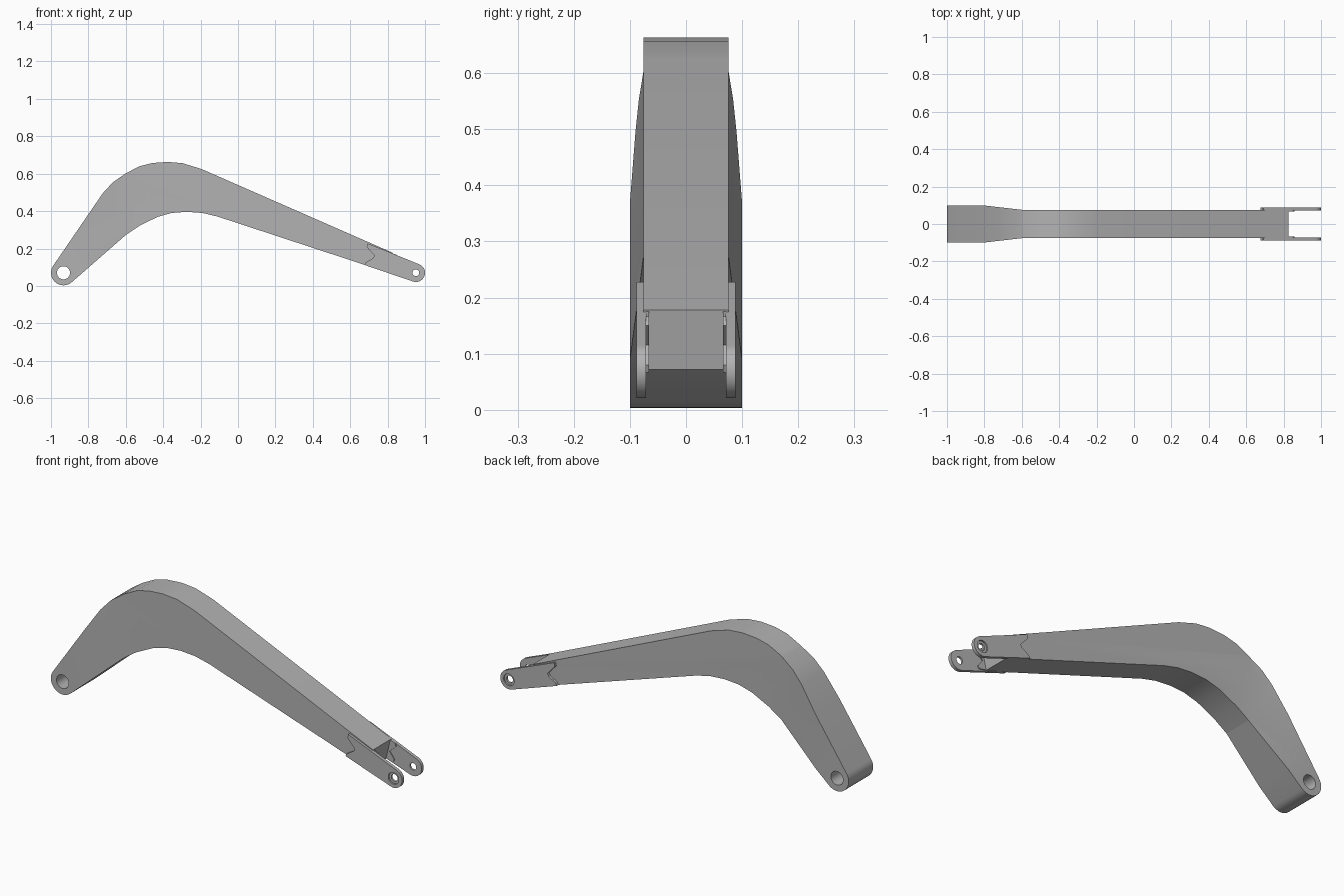
import bpy, bmesh
from math import radians, cos, sin

default = bpy.data.objects.get("Cube")
if default:
    bpy.data.objects.remove(default, do_unlink=True)

steel = bpy.data.materials.new("steel_grey")
steel.use_nodes = True
grey = (0.45, 0.45, 0.45, 1)
steel.diffuse_color = grey
steel.node_tree.nodes["Principled BSDF"].inputs["Base Color"].default_value = grey


def arc(cx, cz, r, start, end, n=16):
    """Points on an arc, angles in degrees."""
    angles = [radians(start + (end - start) * i / n) for i in range(n + 1)]
    return [(cx + r * cos(a), cz + r * sin(a)) for a in angles]


def circle(cx, cz, r, n=32):
    return arc(cx, cz, r, 0, 360, n)[:-1]


def plate(name, loops, y0, y1, width=None, cuts=()):
    """Flat x-z outline with holes, given thickness from y0 to y1."""
    curve = bpy.data.curves.new(name, "CURVE")
    curve.dimensions = "2D"
    curve.fill_mode = "BOTH"
    curve.extrude = (y1 - y0) / 2
    for loop in loops:
        spline = curve.splines.new("POLY")
        spline.points.add(len(loop) - 1)
        for point, (x, z) in zip(spline.points, loop):
            point.co = (x, z, 0, 1)
        spline.use_cyclic_u = True
    temp = bpy.data.objects.new(name, curve)
    bpy.context.collection.objects.link(temp)
    bpy.context.view_layer.update()
    graph = bpy.context.evaluated_depsgraph_get()
    mesh = bpy.data.meshes.new_from_object(temp.evaluated_get(graph))
    bpy.data.objects.remove(temp, do_unlink=True)

    bm = bmesh.new()
    bm.from_mesh(mesh)
    bmesh.ops.remove_doubles(bm, verts=bm.verts, dist=1e-5)
    for x in cuts:
        bmesh.ops.bisect_plane(bm, geom=bm.verts[:] + bm.edges[:] + bm.faces[:],
                               plane_co=(x, 0, 0), plane_no=(1, 0, 0))
    for v in bm.verts:
        x, z, depth = v.co
        y = (y0 + y1) / 2 - depth
        v.co = (x, y * width(x) if width else y, z)
    bmesh.ops.recalc_face_normals(bm, faces=bm.faces)
    bm.to_mesh(mesh)
    bm.free()

    mesh.name = name
    mesh.materials.clear()
    mesh.materials.append(steel)
    obj = bpy.data.objects.new(name, mesh)
    bpy.context.collection.objects.link(obj)
    bpy.ops.object.select_all(action="DESELECT")
    obj.select_set(True)
    bpy.context.view_layer.objects.active = obj
    bpy.ops.object.shade_smooth_by_angle(angle=radians(25))
    return obj


# Curved box arm, widening toward the base pivot
BASE = (-0.933, 0.07)
TIP = (0.951, 0.07)
upper = [(-0.724, 0.494), (-0.67, 0.553), (-0.60, 0.602), (-0.526, 0.64),
         (-0.457, 0.657), (-0.377, 0.663), (-0.296, 0.656), (-0.195, 0.625),
         (0.825, 0.178)]
lower = [(0.80, 0.072), (-0.11, 0.371), (-0.19, 0.39), (-0.275, 0.396),
         (-0.355, 0.39), (-0.43, 0.369), (-0.526, 0.322), (-0.60, 0.272)]
base_end = arc(*BASE, 0.067, 310, 145)
taper_start, taper_end = -0.81, -0.60


def arm_width(x):
    t = (x - taper_start) / (taper_end - taper_start)
    return 0.1 - 0.024 * min(1, max(0, t))


plate("boom_arm", [base_end + upper + lower, circle(*BASE, 0.035)],
      -1, 1, arm_width, (taper_start, taper_end))

# Fork lugs at the tip, notched where they lap the arm
lug = [(0.676, 0.112), (0.684, 0.126), (0.722, 0.148), (0.73, 0.162),
       (0.688, 0.208), (0.692, 0.228)] + arc(*TIP, 0.049, 66, -107)
inner_lap = [(0.78, 0.078), (0.84, 0.066), (0.847, 0.08), (0.82, 0.115),
             (0.857, 0.15), (0.85, 0.166), (0.78, 0.19)]
for side, sign in (("left", 1), ("right", -1)):
    # Back layer has the pin hole, front layer the wider recess
    for part, outline, hole, near, far in (
            ("lug", lug, 0.018, 0.071, 0.081),
            ("lug_recess_rim", lug, 0.030, 0.081, 0.0885),
            ("inner_lap", inner_lap, None, 0.066, 0.0715)):
        loops = [outline] + ([circle(*TIP, hole)] if hole else [])
        # The model faces -y, so the front pair sits at negative y
        name = ("back_" if sign > 0 else "front_") + part
        plate(name, loops, *sorted((sign * near, sign * far)))
